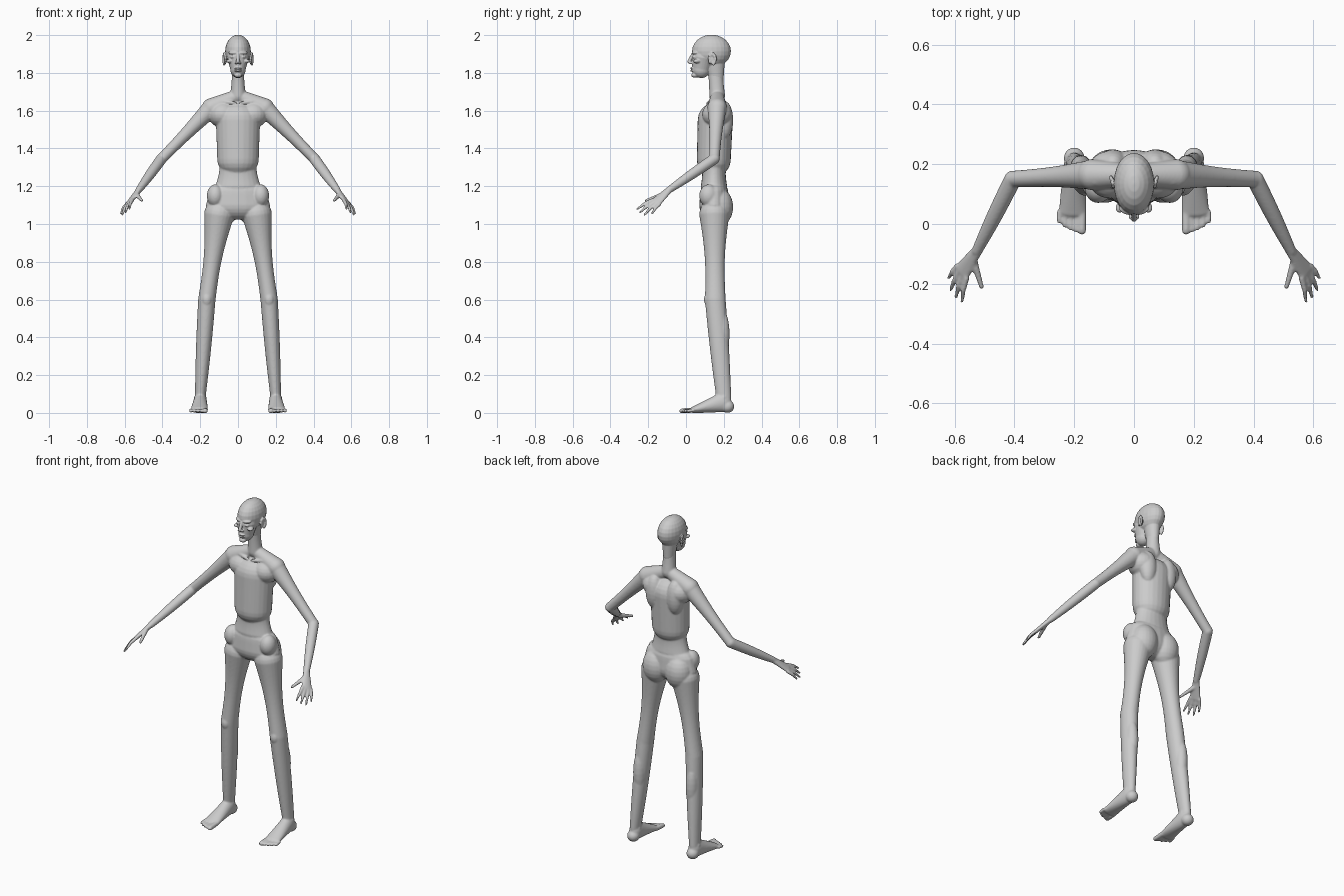
import bpy, bmesh, math
from mathutils import Vector, Matrix

if "Cube" in bpy.data.objects:
    bpy.data.objects.remove(bpy.data.objects["Cube"])

grey = (0.6, 0.6, 0.6, 1)
skin = bpy.data.materials.new("plain grey skin")
skin.use_nodes = True
skin.diffuse_color = grey
skin.node_tree.nodes["Principled BSDF"].inputs["Base Color"].default_value = grey

SIDEWAYS = Vector((1, 0, 0))
SEGMENTS = 24


def as_pair(radius):
    """A radius is one number, or a half width and a half depth."""
    return Vector(radius if isinstance(radius, tuple) else (radius, radius))


def limb(bm, start, end, start_radius, end_radius, bulge=0, side=SIDEWAYS, mirror=True):
    """Tapering form with rounded ends; bulge swells or pinches its middle."""
    start, end = Vector(start), Vector(end)
    first, last = as_pair(start_radius), as_pair(end_radius)
    along = (end - start).normalized()
    across = (side - along * side.dot(along)).normalized()
    depth = along.cross(across)

    # Centre and radii of every ring: round cap, shaft, round cap
    angles = [math.pi / 2 * k / 6 for k in range(6)]
    rings = [(start - along * first.y * math.sin(a), first * math.cos(a)) for a in reversed(angles)]
    for k in range(1, 16):
        t = k / 16
        swell = bulge * math.sin(math.pi * t)
        rings.append((start.lerp(end, t), first.lerp(last, t) + Vector((swell, swell))))
    rings += [(end + along * last.y * math.sin(a), last * math.cos(a)) for a in angles]

    for sign in ((1, -1) if mirror else (1,)):
        loops = []
        for centre, radius in rings:
            loop = []
            for k in range(SEGMENTS):
                a = math.tau * k / SEGMENTS
                p = centre + across * radius.x * math.cos(a) + depth * radius.y * math.sin(a)
                loop.append(bm.verts.new((p.x * sign, p.y, max(p.z, 0))))
            loops.append(loop)
        for low, high in zip(loops, loops[1:]):
            for k in range(SEGMENTS):
                n = (k + 1) % SEGMENTS
                bm.faces.new((low[k], low[n], high[n], high[k]))
        bm.faces.new(loops[0])
        bm.faces.new(loops[-1])


def blob(bm, centre, radii, mirror=True, turn=0):
    """Ellipsoid for a muscle, bone or facial form."""
    for sign in ((1, -1) if mirror else (1,)):
        place = (Matrix.Diagonal((sign, 1, 1, 1)) @ Matrix.Translation(centre)
                 @ Matrix.Rotation(turn, 4, 'Z') @ Matrix.Diagonal((*radii, 1)))
        bmesh.ops.create_uvsphere(bm, u_segments=SEGMENTS, v_segments=SEGMENTS // 2,
                                  radius=1, matrix=place)


def finish(bm, name, voxel, softness):
    """Fuse the overlapping forms into one smooth skin."""
    bmesh.ops.recalc_face_normals(bm, faces=bm.faces)
    mesh = bpy.data.meshes.new(name)
    bm.to_mesh(mesh)
    bm.free()
    mesh.materials.append(skin)
    figure = bpy.data.objects.new(name, mesh)
    bpy.context.collection.objects.link(figure)
    fuse = figure.modifiers.new("fuse", 'REMESH')
    fuse.mode = 'VOXEL'
    fuse.voxel_size = voxel
    fuse.use_smooth_shade = True
    soften = figure.modifiers.new("soften", 'SMOOTH')
    soften.factor = 0.5
    soften.iterations = softness


# Joints of the left side; the right side is mirrored
hip = Vector((.1, .15, 1.05))
knee = Vector((.165, .155, .6))
ankle = Vector((.2, .2, .08))
neck_base = Vector((0, .165, 1.68))
shoulder = Vector((.14, .165, 1.615))
elbow = Vector((.405, .15, 1.345))
wrist = Vector((.525, -.09, 1.18))
knuckles = Vector((.575, -.16, 1.115))

body = bmesh.new()

# Rib cage, waist, pelvis and neck
limb(body, (0, .147, 1.34), (0, .155, 1.55), (.11, .09), (.117, .093), mirror=False)
limb(body, (0, .148, 1.2), (0, .148, 1.36), (.12, .07), (.1, .075), -.01, mirror=False)
limb(body, (0, .15, 1.1), (0, .15, 1.16), (.17, .08), (.155, .075), mirror=False)
limb(body, neck_base, (0, .155, 1.82), (.042, .042), (.031, .04), -.002, mirror=False)

# Neck slopes, shoulder mass, shoulder blades and collar bones
limb(body, neck_base, shoulder, .034, .052)
blob(body, (.08, .165, 1.58), (.08, .08, .07))
blob(body, (.07, .205, 1.55), (.05, .045, .1))
limb(body, (.015, .115, 1.64), (.13, .14, 1.655), .008, .01)

# Hip bones and buttocks
blob(body, (.12, .12, 1.15), (.045, .05, .06))
blob(body, (.075, .175, 1.09), (.08, .075, .1))

# Legs with knee caps, calves and ankle bones
limb(body, hip, knee, (.08, .08), (.046, .055), -.014)
limb(body, knee, ankle, (.046, .055), (.028, .04), .003)
blob(body, knee - Vector((0, .04, 0)), (.025, .02, .035))
blob(body, knee.lerp(ankle, .35) + Vector((0, .02, 0)), (.036, .04, .13))
blob(body, ankle, (.034, .02, .02))

# Feet: heel, arch and toes
blob(body, (.2, .22, .034), (.035, .036, .034))
limb(body, (.2, .19, .055), (.205, .04, .016), (.036, .052), (.047, .018))
for toe in range(5):
    x = .25 - .019 * (4 - toe)
    radius = .009 if toe else .014
    limb(body, (x, .04, .015), (x, .002 * toe ** 2 - .022, .01), radius, radius)

# Arms
limb(body, shoulder, elbow, .05, .028, -.005)
limb(body, elbow, wrist, .029, .018, .003)

# Hands: palm, four fanned fingers and thumb
across = Vector((.56, .73, -.39))
limb(body, wrist, knuckles, (.019, .015), (.034, .011), side=across)
for finger, length in enumerate((.09, .1, .1, .07)):
    offset = (finger - 1.5) * .018
    base = knuckles + across * offset
    reach = Vector((.29, -.72, -.6)) + across * offset * 8
    middle = base + reach * length / 2 + Vector((.003, 0, .005))
    limb(body, base, middle, .01, .009)
    limb(body, middle, base + reach * length, .009, .006)
limb(body, (.54, -.11, 1.16), (.51, -.21, 1.125), .014, .008)
finish(body, "body", .0048, 6)

head = bmesh.new()

# Skull, face, chin and top of the neck
blob(head, (0, .135, 1.915), (.068, .103, .087), mirror=False)
limb(head, (0, .09, 1.88), (0, .08, 1.82), (.058, .06), (.041, .048), mirror=False)
blob(head, (0, .046, 1.788), (.021, .018, .014), mirror=False)
limb(head, (0, .16, 1.78), (0, .155, 1.85), (.032, .04), (.04, .05), mirror=False)

# Brows, eyelids and cheekbones
blob(head, (.025, .046, 1.906), (.027, .014, .009), turn=.35)
blob(head, (.027, .046, 1.884), (.014, .013, .008))
blob(head, (.042, .06, 1.862), (.017, .024, .011), turn=.6)

# Nose and nostrils
limb(head, (0, .036, 1.9), (0, .017, 1.86), .008, .01, mirror=False)
blob(head, (.011, .026, 1.853), (.007, .011, .007))

# Lips
for z in (1.812, 1.824):
    blob(head, (0, .034, z), (.021, .012, .006), mirror=False)

# Ears: rim of beads around a bowl
blob(head, (.067, .138, 1.87), (.008, .016, .025))
for bead in range(9):
    a = math.radians(35 * bead - 70)
    blob(head, (.073 + .004 * math.cos(a), .14 + .016 * math.cos(a), 1.873 + .026 * math.sin(a)),
         (.006, .008, .011))
finish(head, "head", .003, 4)
